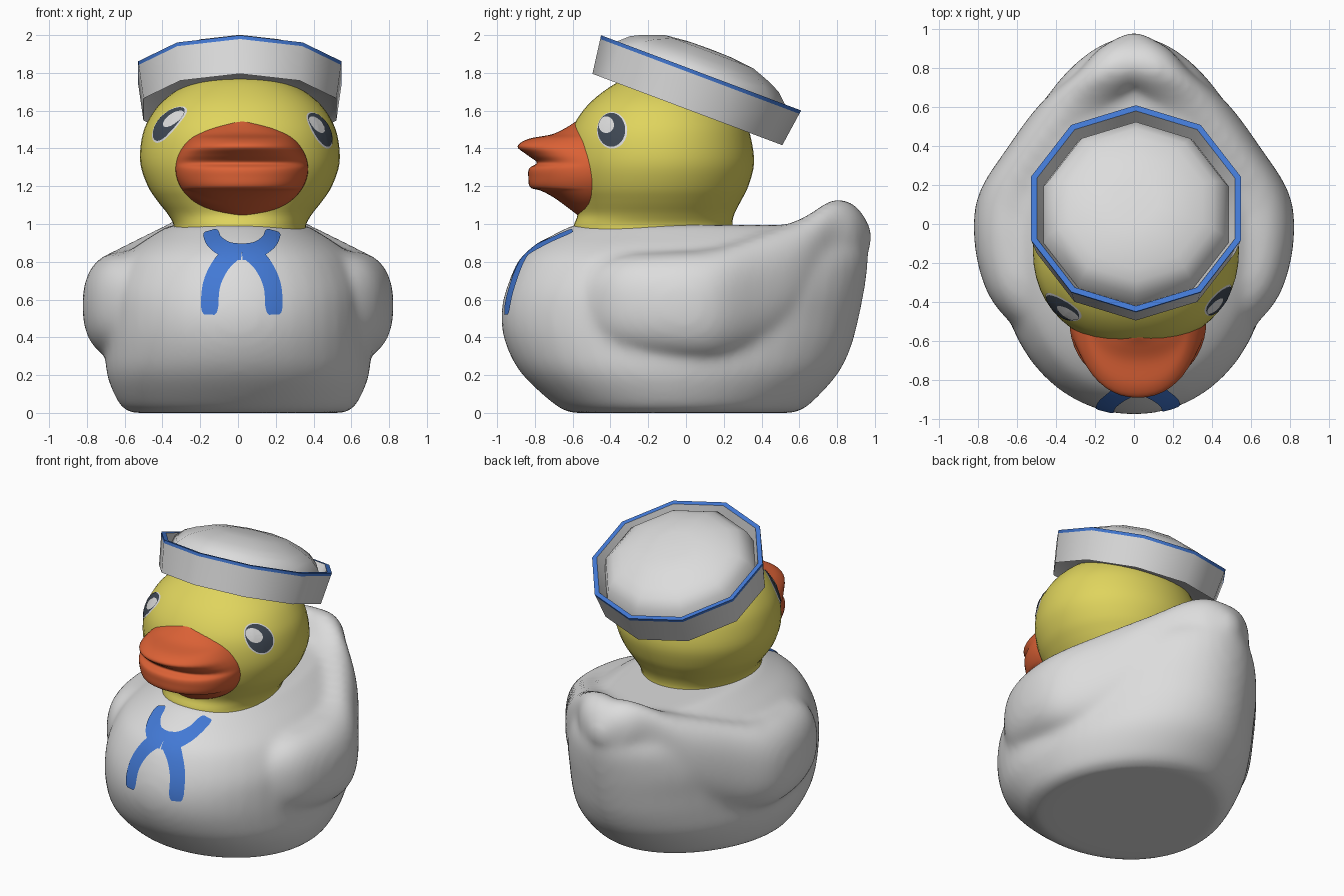
import bpy, bmesh, math
from mathutils import Vector, Matrix
from mathutils.bvhtree import BVHTree

if "Cube" in bpy.data.objects:
    bpy.data.objects.remove(bpy.data.objects["Cube"])


def mat(name, rgb):
    m = bpy.data.materials.new(name)
    m.diffuse_color = (*rgb, 1)
    m.use_nodes = True
    m.node_tree.nodes["Principled BSDF"].inputs["Base Color"].default_value = m.diffuse_color
    return m


WHITE = mat("off_white", (0.72, 0.72, 0.72))
YELLOW = mat("yellow", (0.74, 0.66, 0.11))
ORANGE = mat("orange", (0.71, 0.12, 0.036))
BLUE = mat("blue", (0.055, 0.19, 0.66))
DARK = mat("dark_slate", (0.05, 0.066, 0.09))


def spline(keys, n=5):
    """Catmull-Rom samples through tuples of any length."""
    out = []
    for i in range(len(keys) - 1):
        p0, p1 = keys[max(i - 1, 0)], keys[i]
        p2, p3 = keys[i + 1], keys[min(i + 2, len(keys) - 1)]
        for s in range(n):
            t = s / n
            out.append(tuple(0.5 * (2 * b + (c - a) * t + (2 * a - 5 * b + 4 * c - d) * t * t
                                    + (3 * b - a - 3 * c + d) * t ** 3)
                             for a, b, c, d in zip(p0, p1, p2, p3)))
    return out + [tuple(keys[-1])]


def make(name, verts, faces, material, angle=180):
    me = bpy.data.meshes.new(name)
    me.from_pydata([tuple(v) for v in verts], [], faces)
    bm = bmesh.new()
    bm.from_mesh(me)
    bmesh.ops.recalc_face_normals(bm, faces=bm.faces)
    bm.to_mesh(me)
    bm.free()
    ob = bpy.data.objects.new(name, me)
    bpy.context.collection.objects.link(ob)
    me.materials.append(material)
    smooth(ob, angle)
    return ob


def smooth(ob, angle):
    bpy.ops.object.select_all(action='DESELECT')
    ob.select_set(True)
    bpy.context.view_layer.objects.active = ob
    bpy.ops.object.shade_smooth_by_angle(angle=math.radians(angle))


def loft(rings):
    """Closed skin over a stack of rings with equal point counts."""
    n = len(rings[0])
    verts = [p for r in rings for p in r]
    faces = [(i * n + j, i * n + (j + 1) % n, (i + 1) * n + (j + 1) % n, (i + 1) * n + j)
             for i in range(len(rings) - 1) for j in range(n)]
    faces += [tuple(range(n - 1, -1, -1)), tuple(range(len(verts) - n, len(verts)))]
    return verts, faces


def power(v, p):
    return math.copysign(abs(v) ** p, v)


def flat_ring(z, yf, yb, w, cx=0, k=0, blunt=2, n=48):
    """Egg-shaped horizontal ring; k narrows the back, blunt squares the front."""
    yc, d = (yf + yb) / 2, (yb - yf) / 2
    pts = []
    for i in range(n):
        a = 2 * math.pi * i / n
        c, s = math.cos(a), math.sin(a)
        if s < 0:
            c, s = power(c, 2 / blunt), power(s, 2 / blunt)
        pts.append((cx + w * c * (1 - k * s), yc + d * s, z))
    return pts


def tree(ob):
    me = ob.data
    return BVHTree.FromPolygons([v.co for v in me.vertices], [tuple(p.vertices) for p in me.polygons])


# Body hull: z, front y, back y, half width
hull = spline([(0.0, -0.61, 0.57, 0.56), (0.04, -0.69, 0.65, 0.62), (0.2, -0.865, 0.80, 0.69),
               (0.35, -0.95, 0.875, 0.695), (0.5, -0.98, 0.915, 0.69), (0.65, -0.955, 0.945, 0.68),
               (0.8, -0.885, 0.965, 0.62), (0.88, -0.805, 0.955, 0.54), (0.94, -0.71, 0.92, 0.45),
               (0.995, -0.60, 0.76, 0.36)])
verts, faces = loft([flat_ring(*s, k=0.12) for s in hull])

# Wings sweeping back and up into the tail: y, x, z, x radius, z radius
wing = spline([(-0.56, 0.50, 0.56, 0.02, 0.03), (-0.51, 0.50, 0.57, 0.13, 0.17),
               (-0.35, 0.55, 0.575, 0.205, 0.255), (-0.1, 0.60, 0.57, 0.22, 0.28),
               (0.15, 0.575, 0.575, 0.225, 0.295), (0.4, 0.42, 0.64, 0.225, 0.31),
               (0.62, 0.24, 0.75, 0.24, 0.285), (0.78, 0.09, 0.92, 0.20, 0.21),
               (0.9, 0.03, 0.935, 0.15, 0.16), (0.985, 0.0, 0.93, 0.03, 0.04)])
for side in (-1, 1):
    v, f = loft([[(side * (x + rx * power(math.cos(a), 0.85)), y, z + rz * power(math.sin(a), 0.85))
                  for a in (2 * math.pi * i / 32 for i in range(32))] for y, x, z, rx, rz in wing])
    off = len(verts)
    verts += v
    faces += [tuple(i + off for i in q) for q in f]

# Fuse hull, wings and tail into one soft skin
body = make("body", verts, faces, WHITE)
rm = body.modifiers.new("fuse", 'REMESH')
rm.mode = 'VOXEL'
rm.voxel_size = 0.022
sm = body.modifiers.new("soften", 'SMOOTH')
sm.factor, sm.iterations = 0.5, 22
dg = bpy.context.evaluated_depsgraph_get()
fused = bpy.data.meshes.new_from_object(body.evaluated_get(dg))
body.modifiers.clear()
body.data = fused
for v in fused.vertices:
    v.co.z = max(v.co.z, 0)
if not fused.materials:
    fused.materials.append(WHITE)
smooth(body, 180)

# Head with neck: z, front y, back y, half width
head_keys = [(0.93, -0.60, 0.26, 0.36), (0.99, -0.595, 0.245, 0.35), (1.05, -0.575, 0.255, 0.38),
             (1.12, -0.59, 0.29, 0.435), (1.2, -0.615, 0.33, 0.487), (1.32, -0.63, 0.36, 0.527),
             (1.45, -0.62, 0.345, 0.52), (1.55, -0.58, 0.31, 0.485), (1.65, -0.50, 0.24, 0.41),
             (1.74, -0.38, 0.13, 0.28), (1.78, -0.28, 0.03, 0.17), (1.795, -0.14, -0.11, 0.02)]
head = make("head", *loft([flat_ring(*s, cx=0.01, blunt=2.15) for s in spline(head_keys, 4)]), YELLOW)

# Bill: side profile (z, front y) with an oval front outline
bill_rings = []
for z, yf in spline([(1.04, -0.565), (1.09, -0.63), (1.14, -0.70), (1.175, -0.765), (1.195, -0.825),
                     (1.25, -0.835), (1.295, -0.83), (1.325, -0.79), (1.365, -0.84), (1.41, -0.892),
                     (1.45, -0.835), (1.475, -0.71), (1.51, -0.635), (1.545, -0.58)]):
    w = 0.352 * math.sqrt(max(1 - ((z - 1.293) / 0.254) ** 2, 0.0004))
    ring = []
    for i in range(48):
        c, s = math.cos(2 * math.pi * i / 48), math.sin(2 * math.pi * i / 48)
        if s < 0:
            c, s = power(c, 0.93), power(s, 0.93)
        ring.append((0.02 + w * c, -0.49 + s * (-0.49 - yf if s < 0 else 0.08), z))
    bill_rings.append(ring)
make("bill", *loft(bill_rings), ORANGE)

# Eyes: thin discs laid on the head from each side
head_tree = tree(head)


def eye_disc(name, side, y, z, ry, rz, lift, material):
    verts = []
    for r in (0.02, 0.35, 0.7, 1):
        for i in range(32):
            a = 2 * math.pi * i / 32
            p = Vector((side * 2, y + ry * r * math.cos(a), z + rz * r * math.sin(a)))
            hit, nor, _, _ = head_tree.ray_cast(p, Vector((-side, 0, 0)))
            nor = nor if nor.x * side > 0 else -nor
            verts.append(hit + nor * lift)
    faces = [(i * 32 + j, i * 32 + (j + 1) % 32, i * 32 + 32 + (j + 1) % 32, i * 32 + 32 + j)
             for i in range(3) for j in range(32)] + [tuple(range(32))]
    ob = make(name, verts, faces, material)
    if sum(p.normal.x for p in ob.data.polygons) * side < 0:
        ob.data.flip_normals()


for side, label, y, z, ry in ((-1, "left", -0.425, 1.525, 0.072), (1, "right", -0.39, 1.495, 0.08)):
    eye_disc(label + "_eye_white", side, y, z, ry, 0.096, 0.003, WHITE)
    eye_disc(label + "_pupil", side, y - 0.002, z + 0.002, ry - 0.008, 0.088, 0.006, DARK)
    eye_disc(label + "_eye_glint", side, y - 0.027, z + 0.027, ry / 2, 0.043, 0.009, WHITE)

# Scarf: ribbons laid on the chest from the front
body_tree = tree(body)


def on_chest(x, z):
    while z > 0.1:
        hit, nor, _, _ = body_tree.ray_cast(Vector((x, -2, z)), Vector((0, 1, 0)))
        if hit and hit.y < -0.5:
            return hit + (nor if nor.y < 0 else -nor) * 0.006
        z -= 0.005
    return Vector((x, -0.9, z))


def ribbon(name, keys, half):
    path = [Vector(p) for p in spline(keys, 8)]
    verts = []
    for i, p in enumerate(path):
        t = (path[min(i + 1, len(path) - 1)] - path[max(i - 1, 0)]).normalized()
        end = min(len(path) - 1 - i, 3) / 3          # rounded lower tip
        h = half * (0.6 + 0.4 * math.sqrt(end))
        verts += [on_chest(p.x - t.y * h * s, p.y + t.x * h * s) for s in (-1, -0.5, 0, 0.5, 1)]
    faces = [(i * 5 + j, i * 5 + j + 1, i * 5 + j + 6, i * 5 + j + 5)
             for i in range(len(path) - 1) for j in range(4)]
    ob = make(name, verts, faces, BLUE)
    if sum(p.normal.y for p in ob.data.polygons) > 0:
        ob.data.flip_normals()


for side, label in ((-1, "left"), (1, "right")):
    ribbon(label + "_scarf_loop", [(0.02, 0.848), (0.02 + side * 0.08, 0.86), (0.02 + side * 0.145, 0.905),
                                   (0.02 + side * 0.165, 0.962)], 0.043)
    ribbon(label + "_scarf_end", [(0.02 + side * 0.04, 0.85), (0.02 + side * 0.11, 0.78),
                                  (0.02 + side * 0.16, 0.67), (0.02 + side * 0.17, 0.52)], 0.046)

# Ten-sided hat: radius and height from band underside, over the rim, to the crown
profile = [(0.30, -0.17), (0.50, -0.18), (0.537, -0.207), (0.563, -0.02), (0.566, 0), (0.535, 0),
           (0.50, -0.09), (0.475, 0.0), (0.42, 0.05), (0.36, 0.08), (0.25, 0.12),
           (0.12, 0.133), (0.01, 0.135)]
tilt = Matrix.Translation((0.01, 0.08, 1.80)) @ Matrix.Rotation(math.radians(-20.6), 4, 'X')
rings = [[tilt @ Vector((r * math.cos(a), r * math.sin(a), h))
          for a in (math.pi / 2 + 2 * math.pi * i / 10 for i in range(10))] for r, h in profile]
hat = make("sailor_hat", *loft(rings), WHITE, 40)
hat.data.materials.append(BLUE)
for i, p in enumerate(hat.data.polygons):
    p.material_index = 1 if i // 10 in (3, 4) else 0   # blue rim edge
